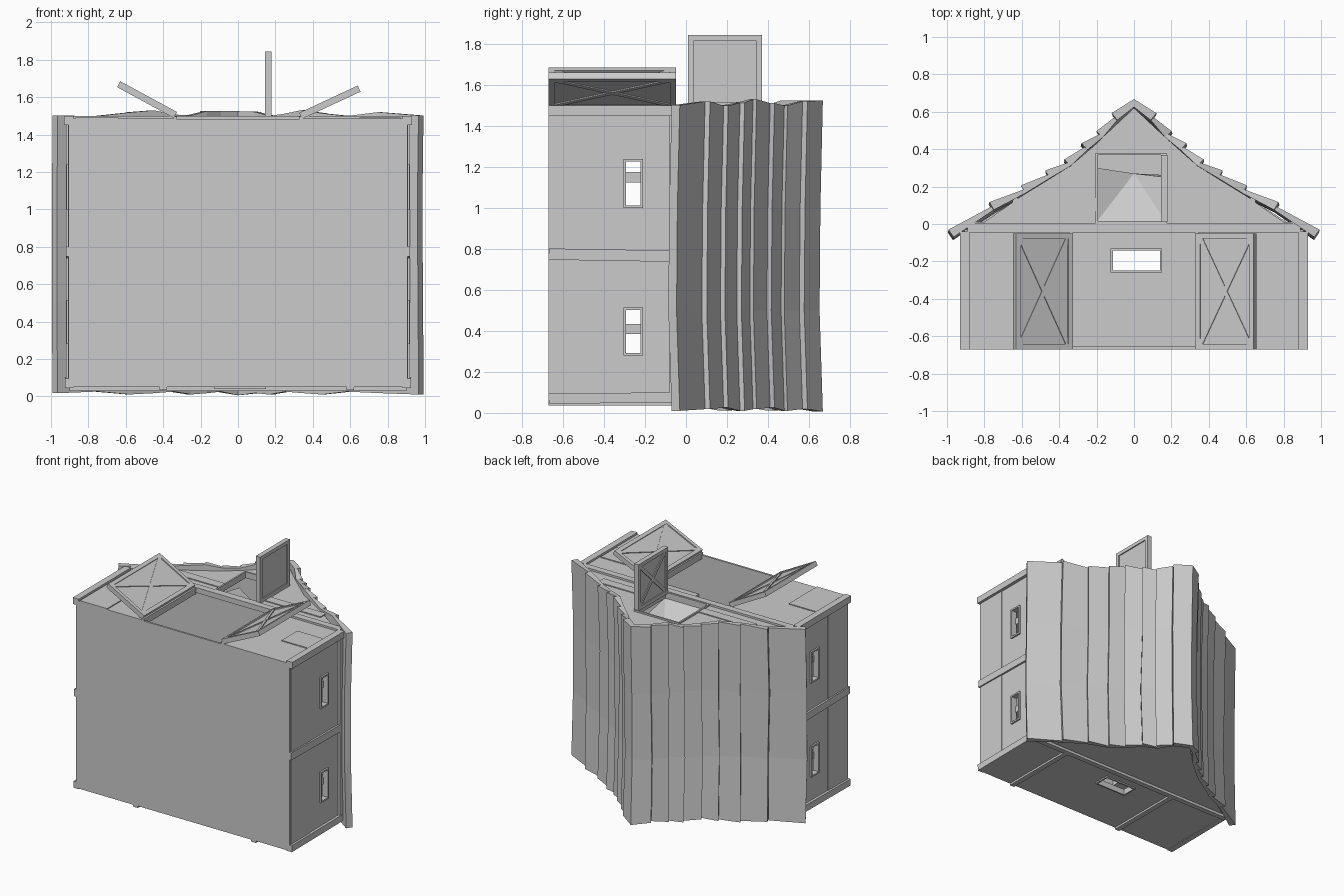
import bpy, bmesh, math, random

if "Cube" in bpy.data.objects:
    bpy.data.objects.remove(bpy.data.objects["Cube"])
random.seed(4)

mat = bpy.data.materials.new("weathered grey")
mat.diffuse_color = (0.6, 0.6, 0.6, 1)
mat.use_nodes = True
mat.node_tree.nodes["Principled BSDF"].inputs["Base Color"].default_value = mat.diffuse_color


def mesh(name, verts, faces):
    me = bpy.data.meshes.new(name)
    me.from_pydata(verts, [], faces)
    bm = bmesh.new()
    bm.from_mesh(me)
    bmesh.ops.recalc_face_normals(bm, faces=bm.faces[:])
    bm.to_mesh(me)
    bm.free()
    me.materials.append(mat)
    ob = bpy.data.objects.new(name, me)
    bpy.context.collection.objects.link(ob)
    return ob


# axis maps: (a, b) in the profile plane, c along the extrusion
along_z = lambda a, b, c: (a, b, c)
along_x = lambda a, b, c: (c, a, b)
along_y = lambda a, b, c: (a, c, b)


def rect(a0, b0, a1, b1):
    return [(a0, b0), (a1, b0), (a1, b1), (a0, b1)]


def bar(p, q, w):
    dx, dy = q[0] - p[0], q[1] - p[1]
    l = math.hypot(dx, dy)
    nx, ny = -dy / l * w / 2, dx / l * w / 2
    return [(p[0] - nx, p[1] - ny), (q[0] - nx, q[1] - ny),
            (q[0] + nx, q[1] + ny), (p[0] + nx, p[1] + ny)]


def frame(a0, b0, a1, b1, w):
    return [rect(a0, b0, a0 + w, b1), rect(a1 - w, b0, a1, b1),
            rect(a0 + w, b0, a1 - w, b0 + w), rect(a0 + w, b1 - w, a1 - w, b1)]


def grid(aa, bb, holes):
    return [rect(aa[i], bb[j], aa[i + 1], bb[j + 1])
            for i in range(len(aa) - 1) for j in range(len(bb) - 1)
            if (i, j) not in holes]


def slabs(name, parts, fn):
    """Each part is (polygons, c0, c1); polygons sharing edges become one solid."""
    verts, faces = [], []
    for polys, c0, c1 in parts:
        idx, edges, flat = {}, set(), []
        for p in polys:
            area = sum(p[k - 1][0] * p[k][1] - p[k][0] * p[k - 1][1] for k in range(len(p)))
            p = p if area > 0 else p[::-1]
            f = [idx.setdefault((round(a, 4), round(b, 4)), len(idx)) for a, b in p]
            flat.append(f)
            edges |= {(f[k - 1], f[k]) for k in range(len(f))}
        n, o = len(idx), len(verts)
        verts += [fn(a, b, c0) for a, b in idx] + [fn(a, b, c1) for a, b in idx]
        for f in flat:
            faces += [[o + i for i in f[::-1]], [o + n + i for i in f]]
        faces += [[o + i, o + j, o + n + j, o + n + i] for i, j in edges if (j, i) not in edges]
    return mesh(name, verts, faces)


# The barn lies on its back: its height runs along y and its front faces +z
# floor
slabs("floor", [([rect(-0.9, 0.05, 0.9, 1.48)], -0.67, -0.655)], along_y)

# side walls with windows, frames, posts and eave beams
for s, side in ((-1, "left"), (1, "right")):
    cells = grid([-0.67, -0.295, -0.22, -0.03], [0.05, 0.29, 0.505, 1.01, 1.23, 1.48],
                 {(1, 1), (1, 3)})
    slabs(side + "_wall", [(cells, s * 0.88, s * 0.905)], along_x)
    slabs(side + "_window_frames",
          [([r], s * 0.872, s * 0.918) for z0, z1 in ((0.28, 0.515), (1.0, 1.24))
           for r in frame(-0.305, z0, -0.21, z1, 0.012)], along_x)
    slabs(side + "_wall_trim", [
        ([bar((-0.67, 0.775), (-0.06, 0.765), 0.055)], s * 0.9, s * 0.92),
        ([bar((-0.67, 0.07), (-0.06, 0.075), 0.05)], s * 0.88, s * 0.925),
        ([bar((-0.67, 1.475), (-0.04, 1.475), 0.05)], s * 0.88, s * 0.93),
        ([bar((-0.06, 0.05), (-0.06, 1.49), 0.04)], s * 0.88, s * 0.92),
        ([bar((-0.54, 0.05), (-0.54, 1.46), 0.24)], s * 0.9, s * 0.909)], along_x)
    # stall dividers standing inside
    slabs(side + "_stall_dividers", [
        ([rect(s * 0.35, -0.66, s * 0.88, -0.19)], z, z + 0.05) for z in (0.385, 1.125)], along_z)

# back wall with window
gable = [(-0.88, -0.03), (0.88, -0.03), (0.6, 0.15), (0.34, 0.31), (0.16, 0.47), (0, 0.62),
         (-0.16, 0.47), (-0.34, 0.31), (-0.6, 0.15)]
slabs("back_wall", [
    (grid([-0.9, -0.115, 0.14, 0.9], [-0.67, -0.25, -0.14, -0.03], {(1, 1)}), 0.05, 0.075),
    ([gable], 0.05, 0.075)], along_z)
slabs("back_trim", [
    ([bar((0.6, -0.67), (0.6, -0.04), 0.04)], 0.035, 0.05),
    ([bar((-0.4, -0.67), (-0.4, -0.04), 0.04)], 0.035, 0.05),
    ([bar((-0.9, -0.035), (0.9, -0.035), 0.04)], 0.03, 0.05)]
    + [([r], 0.04, 0.085) for r in frame(-0.125, -0.26, 0.15, -0.13, 0.012)], along_z)

# front wall: two panels beside the doorway, gable around the loft hatch
half = [(0.88, -0.045), (0.6, 0.15), (0.34, 0.31), (0.16, 0.47)]
slabs("front_wall", [
    ([rect(-0.9, -0.67, -0.33, -0.045)], 1.46, 1.485),
    ([rect(0.33, -0.67, 0.9, -0.045)], 1.46, 1.485),
    ([rect(-0.88, -0.045, 0.88, 0.01)], 1.46, 1.485),
    ([[(-x, y) for x, y in half[:3]] + [(-0.2, 0.43), (-0.2, -0.045)]], 1.46, 1.485),
    ([half[:3] + [(0.16, 0.47), (0.16, -0.045)]], 1.46, 1.485),
    ([[(-0.2, 0.37), (0.16, 0.37), (0.16, 0.47), (0, 0.62), (-0.16, 0.47), (-0.2, 0.43)]],
     1.46, 1.485)], along_z)
slabs("front_trim", [
    ([bar((-0.89, -0.02), (0.89, -0.02), 0.05)], 1.48, 1.5),
    ([bar((-0.65, 0.105), (-0.2, 0.105), 0.07)], 1.48, 1.492),
    ([bar((0.18, 0.105), (0.65, 0.105), 0.07)], 1.48, 1.492),
    ([rect(-0.87, -0.67, -0.64, -0.33)], 1.48, 1.492),
    ([rect(0.65, -0.4, 0.87, -0.21)], 1.48, 1.492)]
    + [([r], 1.45, 1.497) for r in frame(-0.205, 0.005, 0.175, 0.38, 0.012)]
    + [([rect(s * 0.325, -0.67, s * 0.345, -0.045)], 1.45, 1.497) for s in (-1, 1)], along_z)

# loft floor and hay behind the hatch
slabs("loft_floor", [([rect(-0.88, 0.08, 0.88, 1.46)], -0.03, 0.005)], along_y)
mesh("loft_hay",
     [(-0.2, 0.01, 1.45), (0.17, 0.01, 1.45), (0.17, 0.25, 1.4), (-0.2, 0.30, 1.4),
      (0, 0.27, 1.3), (0.2, 0.26, 1.0), (-0.2, 0.28, 1.0), (-0.2, 0.01, 1.0), (0.2, 0.01, 1.0)],
     [(0, 1, 4), (1, 2, 4), (0, 4, 3), (4, 2, 5), (4, 5, 6), (4, 6, 3),
      (1, 8, 5, 2), (0, 3, 6, 7), (7, 6, 5, 8), (0, 7, 8, 1)])


# hinged doors: panel, raised frame and cross brace
def door(name, hx, hz, angle, length, y0, y1, brace_faces):
    c, s = math.cos(angle), math.sin(angle)
    place = lambda u, y, t: (hx + u * c - t * s, y, hz + u * s + t * c)
    w = 0.028
    parts = [([rect(0.01, y0 + 0.01, length - 0.01, y1 - 0.01)], -0.01, 0.01)]
    parts += [([r], -0.018, 0.018) for r in frame(0, y0, length, y1, w)]
    for f in brace_faces:
        parts += [([bar((w, y0 + w), (length - w, y1 - w), 0.025)], f * 0.009, f * 0.016),
                  ([bar((w, y1 - w), (length - w, y0 + w), 0.025)], f * 0.009, f * 0.0155)]
    slabs(name, parts, place)


door("left_door", -0.335, 1.505, math.radians(151.5), 0.345, -0.67, -0.05, (-1, 1))
door("right_door", 0.335, 1.5, math.radians(25), 0.345, -0.67, -0.05, (-1, 1))
door("loft_door", 0.162, 1.49, math.radians(90), 0.355, 0.01, 0.37, (1,))

# roof: overlapping, warped boards running from back to front
line = [(0, 0.625), (0.09, 0.555), (0.165, 0.465), (0.25, 0.395), (0.34, 0.31),
        (0.45, 0.245), (0.58, 0.165), (0.75, 0.075), (0.965, -0.07)]
for s, side in ((-1, "left"), (1, "right")):
    warp = []
    for i in range(len(line)):
        k = min(i, 1)      # ridge stays joined
        front = 1.515 + 0.016 * math.sin(i * 1.7 + s) if 0 < i < 8 else (1.525 if i == 0 else 1.502)
        back = 0.018 + 0.009 * math.sin(i * 2.1 + s) if i else 0.006
        warp.append([(0, 0, back),
                     (k * random.uniform(-0.012, 0.006), -0.016, 0.5),
                     (k * random.uniform(-0.012, 0.006), -0.012, 1.0),
                     (0, 0, front)])
    for i in range(8):
        (x0, y0), (x1, y1) = line[i], line[i + 1]
        l = math.hypot(x1 - x0, y1 - y0)
        nx, ny = (y0 - y1) / l, (x1 - x0) / l
        up = 0.022
        sec = [(0, x0, y0), (1, x1, y1), (1, x1 + nx * 0.048, y1 + ny * 0.048),
               (0, x0 + nx * up, y0 + ny * up)]
        if i == 0:
            sec[3] = (0, 0, 0.668)
        verts = []
        for st in range(4):
            for e, x, y in sec:
                dx, dy, z = warp[i + e][st]
                verts.append((s * (x + dx), y + dy, z))
        faces = [(0, 1, 2, 3), (12, 13, 14, 15)]
        faces += [(4 * r + k, 4 * r + (k + 1) % 4, 4 * r + 4 + (k + 1) % 4, 4 * r + 4 + k)
                  for r in range(3) for k in range(4)]
        mesh(f"{side}_roof_board_{i + 1}", verts, faces)
